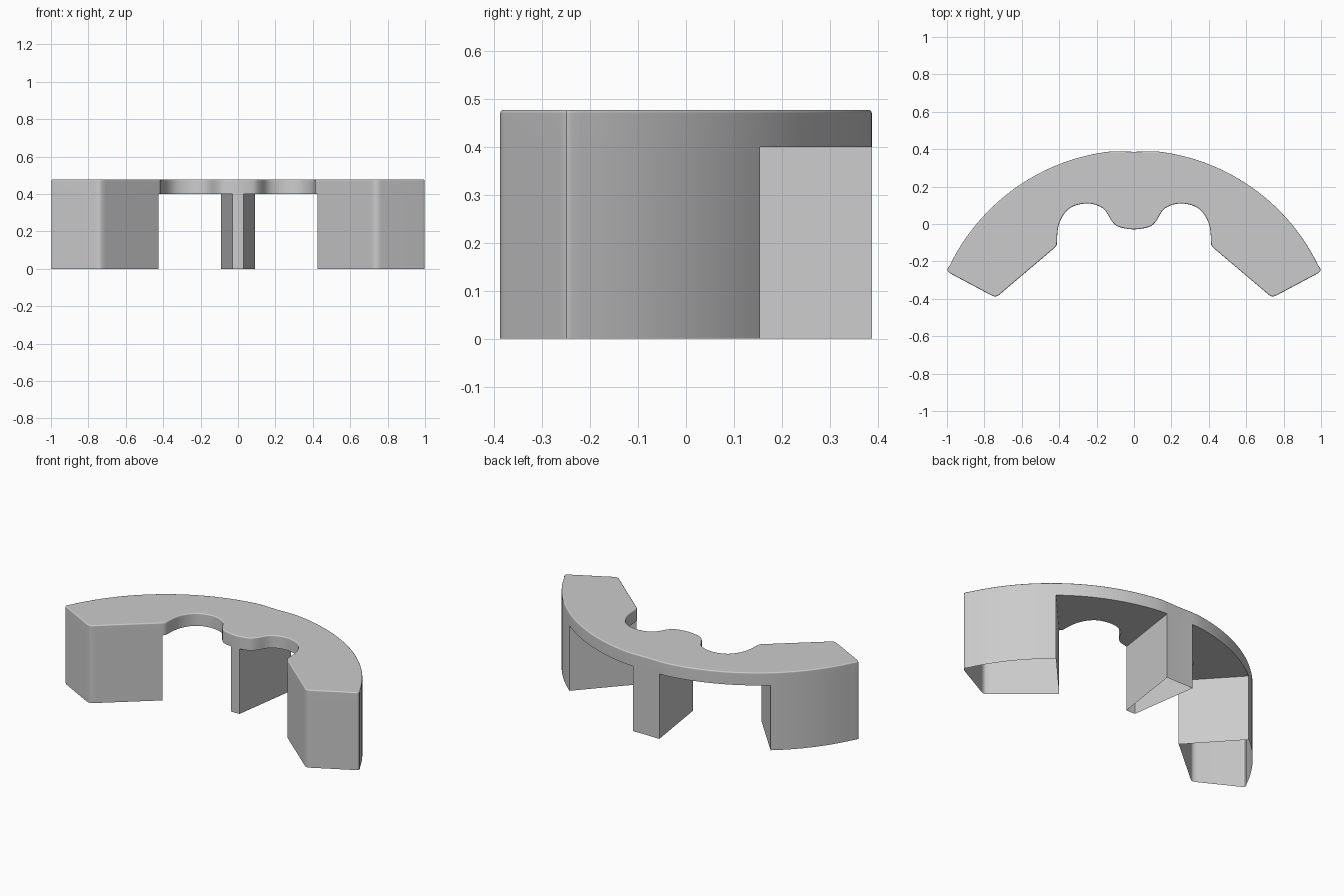
import bpy, bmesh, math

if "Cube" in bpy.data.objects:
    bpy.data.objects.remove(bpy.data.objects["Cube"])

TOP, UNDER = 0.478, 0.40
R, CY = 1.095, -0.70          # radius and centre of the outer arc


def arc(a0, a1, n):
    return [(R * math.sin(a0 + (a1 - a0) * i / n), CY + R * math.cos(a0 + (a1 - a0) * i / n))
            for i in range(n + 1)]


def spline(p, n=5):
    q = [p[0]] + p + [p[-1]]
    out = []
    for i in range(1, len(q) - 2):
        for k in range(n):
            t = k / n
            out.append(tuple(0.5 * (2 * q[i][j] + (q[i + 1][j] - q[i - 1][j]) * t
                       + (2 * q[i - 1][j] - 5 * q[i][j] + 4 * q[i + 1][j] - q[i + 2][j]) * t * t
                       + (3 * q[i][j] - q[i - 1][j] - 3 * q[i + 1][j] + q[i + 2][j]) * t ** 3)
                       for j in (0, 1)))
    return out + [p[-1]]


def mirror(pts):
    return [(-x, y) for x, y in reversed(pts)]


def finish(bm, name, bevel=False):
    bmesh.ops.remove_doubles(bm, verts=bm.verts, dist=1e-5)
    bmesh.ops.recalc_face_normals(bm, faces=bm.faces)
    if bevel:
        edges = [e for e in bm.edges if all(v.co.z > TOP - 1e-4 for v in e.verts)]
        bmesh.ops.bevel(bm, geom=edges, offset=0.007, segments=3, profile=0.5, affect='EDGES')
    me = bpy.data.meshes.new(name)
    bm.to_mesh(me)
    bm.free()
    ob = bpy.data.objects.new(name, me)
    bpy.context.collection.objects.link(ob)
    bpy.ops.object.select_all(action='DESELECT')
    ob.select_set(True)
    bpy.context.view_layer.objects.active = ob
    bpy.ops.object.shade_smooth_by_angle(angle=math.radians(35))
    ob.modifiers.new("weighted_normals", 'WEIGHTED_NORMAL').keep_sharp = True


def face(bm, pts, z):
    bm.faces.new([bm.verts.new((x, y, z)) for x, y in pts])


def walls(bm, pts, z0, z1):
    lo = [bm.verts.new((x, y, z0)) for x, y in pts]
    hi = [bm.verts.new((x, y, z1)) for x, y in pts]
    for i in range(len(pts)):
        j = (i + 1) % len(pts)
        bm.faces.new((lo[i], lo[j], hi[j], hi[i]))


# Right half of the plan, clockwise from the back centre
back = [(0.09, 0.388)] + arc(0.12, 0.675, 20)
leg_edge = arc(0.675, 1.115, 16) + [
    (0.996, -0.238), (0.998, -0.250), (0.985, -0.263),
    (0.765, -0.380), (0.745, -0.388), (0.728, -0.385), (0.708, -0.368),
    (0.425, -0.128)]
hole = [(0.425, -0.128)] + spline([
    (0.413, -0.112), (0.401, 0.0), (0.345, 0.083), (0.25, 0.11), (0.165, 0.083),
    (0.118, 0.015), (0.085, -0.014), (0.03, -0.027)])
half = back + leg_edge[1:] + hole[1:]
outline = [(0, 0.386)] + half + [(0, -0.029)] + mirror(half)

# Top plate, its underside open where the hollow supports join
bm = bmesh.new()
face(bm, outline, TOP)
walls(bm, outline, UNDER, TOP)
bay = back + hole
face(bm, bay, UNDER)
face(bm, mirror(bay), UNDER)
finish(bm, "top_plate", bevel=True)

# Hollow end legs
for name, pts in (("right_leg", leg_edge), ("left_leg", mirror(leg_edge))):
    bm = bmesh.new()
    walls(bm, pts, 0, UNDER)
    finish(bm, name)

# Hollow wedge post in the middle
bm = bmesh.new()
walls(bm, [(0, 0.386), (0.09, 0.388), (0.03, -0.027), (0, -0.029),
           (-0.03, -0.027), (-0.09, 0.388)], 0, UNDER)
finish(bm, "centre_post")
